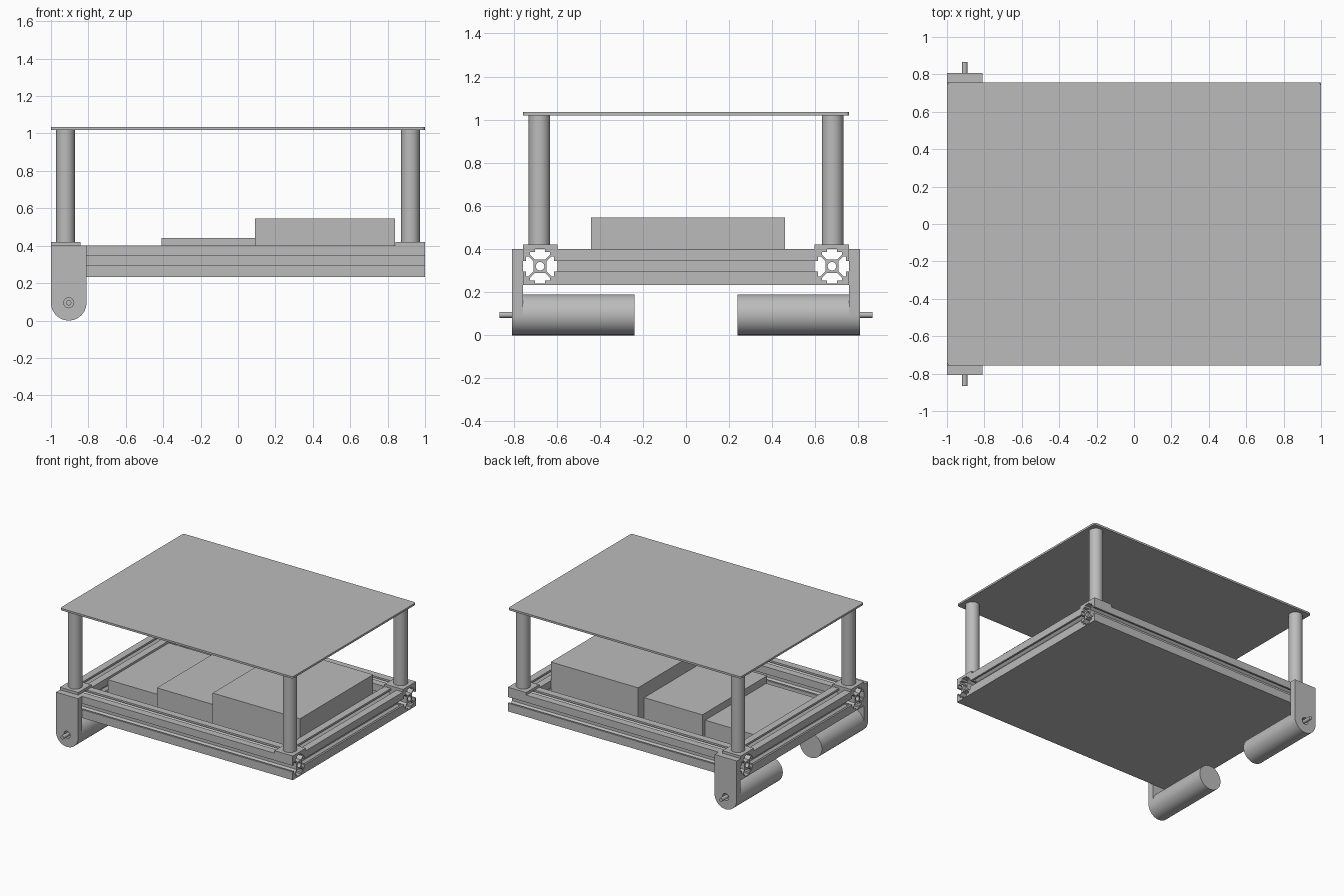
import bpy
import bmesh
from math import cos, sin, pi, radians
from mathutils import Matrix, Vector

cube = bpy.data.objects.get("Cube")
if cube:
    bpy.data.objects.remove(cube, do_unlink=True)

grey = bpy.data.materials.new("light grey metal")
grey.use_nodes = True
colour = (0.5, 0.5, 0.5, 1)
grey.diffuse_color = colour
for node in grey.node_tree.nodes:
    if node.type == 'BSDF_PRINCIPLED':
        node.inputs["Base Color"].default_value = colour

# Local profile axes mapped so that the extrusion runs along the named axis
AXES = {
    'X': Matrix(((0, 0, 1), (1, 0, 0), (0, 1, 0))),
    'Y': Matrix(((1, 0, 0), (0, 0, -1), (0, 1, 0))),
    'Z': Matrix.Identity(3),
}


def extrude(name, outlines, centre, length, axis='Z'):
    """Solid prism from closed outlines (later outlines are holes)."""
    bm = bmesh.new()
    turn, offset = AXES[axis], Vector(centre)
    rims = ([], [])
    for outline in outlines:
        loops = []
        for rim, h in zip(rims, (-length / 2, length / 2)):
            loop = [bm.verts.new(turn @ Vector((u, v, h)) + offset) for u, v in outline]
            rim += [bm.edges.new((loop[i - 1], loop[i])) for i in range(len(loop))]
            loops.append(loop)
        low, high = loops
        for i in range(len(low)):
            bm.faces.new((low[i - 1], low[i], high[i], high[i - 1]))
    for rim in rims:
        bmesh.ops.triangle_fill(bm, edges=rim, use_beauty=True)
    bmesh.ops.recalc_face_normals(bm, faces=bm.faces[:])
    mesh = bpy.data.meshes.new(name)
    bm.to_mesh(mesh)
    bm.free()
    mesh.materials.append(grey)
    mesh.shade_smooth()
    mesh.set_sharp_from_angle(angle=radians(30))
    obj = bpy.data.objects.new(name, mesh)
    bpy.context.collection.objects.link(obj)
    return obj


def arc(r, start=0, end=2 * pi, n=40, cx=0, cy=0):
    return [(cx + r * cos(start + (end - start) * i / n),
             cy + r * sin(start + (end - start) * i / n)) for i in range(n)]


def rect(w, d):
    return [(-w / 2, -d / 2), (w / 2, -d / 2), (w / 2, d / 2), (-w / 2, d / 2)]


def rounded_rect(w, d, r):
    points = []
    for k, (sx, sy) in enumerate(((1, 1), (-1, 1), (-1, -1), (1, -1))):
        points += arc(r, k * pi / 2, (k + 1) * pi / 2 + 0.2, 6,
                      sx * (w / 2 - r), sy * (d / 2 - r))
    return points


def box(name, x0, x1, y0, y1, z0, z1):
    return extrude(name, [rect(x1 - x0, y1 - y0)],
                   ((x0 + x1) / 2, (y0 + y1) / 2, (z0 + z1) / 2), z1 - z0)


# Slotted rail section: one side of the T-slot, turned four times
HALF = 0.08
side = [(1, -1), (1, -0.3), (0.82, -0.3), (0.82, -0.58), (0.66, -0.58), (0.38, -0.3),
        (0.38, 0.3), (0.66, 0.58), (0.82, 0.58), (0.82, 0.3), (1, 0.3)]
section = []
for k in range(4):
    c, s = round(cos(k * pi / 2)), round(sin(k * pi / 2))
    section += [(HALF * (c * u - s * v), HALF * (s * u + c * v)) for u, v in side]
rail = [section, arc(0.02, n=20)]

# Frame rails
RAIL_Z = 0.32
for label, s in (("front", -1), ("back", 1)):
    extrude(label + "_rail", rail, (0, s * 0.677, RAIL_Z), 2, 'X')
for label, s in (("right", -1), ("left", 1)):
    extrude(label + "_cross_rail", rail, (s * 0.92, 0, RAIL_Z), 1.194, 'Y')

# Floor and top plates
box("floor_plate", -1, 1, -0.757, 0.757, 0.232, 0.24)
extrude("top_plate", [rounded_rect(2, 1.514, 0.02)], (0, 0, 1.027), 0.015)

# Corner pads and posts
for sx, xn in ((-1, "right"), (1, "left")):
    for sy, yn in ((-1, "front"), (1, "back")):
        corner = yn + "_" + xn
        extrude(corner + "_pad", [rect(0.157, 0.16)], (sx * 0.9215, sy * 0.677, 0.41), 0.02)
        extrude(corner + "_post", [arc(0.05)], (sx * 0.922, sy * 0.68, 0.72), 0.6)

# Equipment boxes on the floor
box("tall_box", 0.09, 0.84, -0.44, 0.46, 0.24, 0.545)
box("middle_box", -0.41, 0.09, -0.41, 0.385, 0.24, 0.44)
box("low_box", -0.838, -0.41, -0.40, 0.35, 0.24, 0.385)

# Motor brackets, motors and shafts
R, MX = 0.095, -0.905
bracket = arc(R, pi, 2 * pi, 24) + [(R, 0), (R, 0.305), (-R, 0.305)]
for label, s in (("front", -1), ("back", 1)):
    extrude(label + "_motor_bracket", [bracket, arc(0.027, n=24)],
            (MX, s * 0.7815, R), 0.049, 'Y')
    extrude(label + "_motor", [arc(R, n=48)], (MX, s * 0.4985, R), 0.517, 'Y')
    extrude(label + "_motor_shaft", [arc(0.014, n=20)], (MX, s * 0.8, R), 0.13, 'Y')
